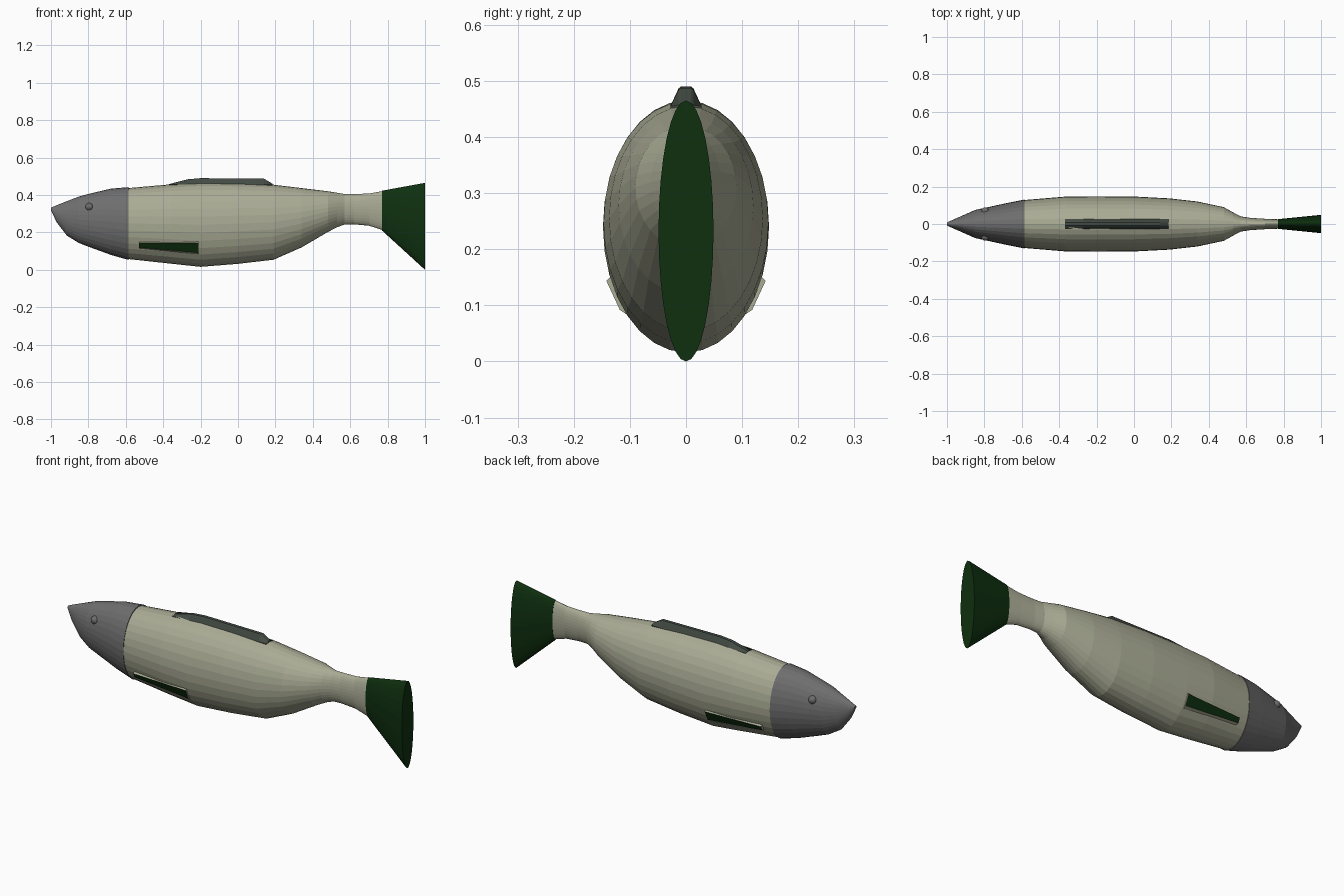
import bpy, bmesh, math

if "Cube" in bpy.data.objects:
    bpy.data.objects.remove(bpy.data.objects["Cube"])

SEG = 32


def material(name, rgb):
    m = bpy.data.materials.new(name)
    m.diffuse_color = (*rgb, 1)
    m.use_nodes = True
    m.node_tree.nodes["Principled BSDF"].inputs["Base Color"].default_value = m.diffuse_color
    return m


BEIGE = material("pale olive", (0.40, 0.41, 0.30))
GREY = material("head grey", (0.155, 0.155, 0.155))
SLATE = material("slate green", (0.055, 0.07, 0.057))
GREEN = material("dark green", (0.0045, 0.029, 0.0048))


def finish(name, bm, *mats):
    bmesh.ops.recalc_face_normals(bm, faces=bm.faces)
    me = bpy.data.meshes.new(name)
    bm.to_mesh(me)
    bm.free()
    for m in mats:
        me.materials.append(m)
    ob = bpy.data.objects.new(name, me)
    bpy.context.collection.objects.link(ob)
    return ob


def skin(bm, rings):
    """Bridge equal-length rings of points and cap both ends."""
    vs = [[bm.verts.new(p) for p in r] for r in rings]
    n = len(vs[0])
    for a, b in zip(vs, vs[1:]):
        for i in range(n):
            j = (i + 1) % n
            bm.faces.new((a[i], a[j], b[j], b[i]))
    bm.faces.new(vs[0])
    bm.faces.new(vs[-1])


def oval(x, top, bottom, half):
    mid, h = (top + bottom) / 2, (top - bottom) / 2
    angles = [2 * math.pi * i / SEG for i in range(SEG)]
    return [(x, half * math.cos(a), mid + h * math.sin(a)) for a in angles]


def loft(name, stations, mat):
    bm = bmesh.new()
    skin(bm, [oval(*s) for s in stations])
    return finish(name, bm, mat)


# Head, body and tail fin: x, top z, bottom z, half width
loft("head", [(-1, 0.332, 0.318, 0.008), (-0.97, 0.345, 0.255, 0.022),
              (-0.915, 0.367, 0.183, 0.046), (-0.85, 0.392, 0.143, 0.075),
              (-0.79, 0.408, 0.12, 0.088), (-0.68, 0.434, 0.08, 0.112),
              (-0.585, 0.442, 0.053, 0.131)], GREY)
loft("body", [(-0.6, 0.436, 0.059, 0.127), (-0.36, 0.457, 0.033, 0.147),
              (-0.2, 0.465, 0.016, 0.148), (0, 0.463, 0.032, 0.147),
              (0.19, 0.455, 0.054, 0.137), (0.34, 0.437, 0.12, 0.12),
              (0.48, 0.42, 0.202, 0.09), (0.53, 0.412, 0.228, 0.062),
              (0.57, 0.405, 0.242, 0.041), (0.62, 0.405, 0.243, 0.033),
              (0.7, 0.408, 0.236, 0.028), (0.775, 0.421, 0.212, 0.025)], BEIGE)
loft("tail_fin", [(0.77, 0.423, 0.21, 0.026), (1, 0.465, 0, 0.049)], GREEN)

# Dorsal fin: x, crest z, with a tapered cross-section
bm = bmesh.new()
rings = []
for x, z in [(-0.37, 0.458), (-0.27, 0.484), (-0.2, 0.49), (0.14, 0.487), (0.185, 0.46)]:
    side = [(0.028, 0.44), (0.028, 0.455), (0.013, z - 0.003), (0.009, z)]
    rings.append([(x, y, h) for y, h in side] + [(x, -y, h) for y, h in reversed(side)])
skin(bm, rings)
finish("dorsal_fin", bm, SLATE)

# Side fins and eyes, mirrored in y
for label, s in (("right", -1), ("left", 1)):
    bm = bmesh.new()
    front = [(0.108, 0.153), (0.126, 0.143), (0.115, 0.12), (0.095, 0.115)]
    back = [(0.128, 0.157), (0.142, 0.144), (0.118, 0.092), (0.1, 0.08)]
    skin(bm, [[(x, s * y, z) for y, z in r] for x, r in ((-0.53, front), (-0.21, back))])
    bm.faces.ensure_lookup_table()
    bm.faces[1].material_index = 1      # outward facing side is green
    finish(label + "_side_fin", bm, BEIGE, GREEN)

    bm = bmesh.new()
    bmesh.ops.create_uvsphere(bm, u_segments=16, v_segments=10, radius=0.021)
    eye = finish(label + "_eye", bm, GREY)
    eye.location = (-0.795, s * 0.068, 0.336)
